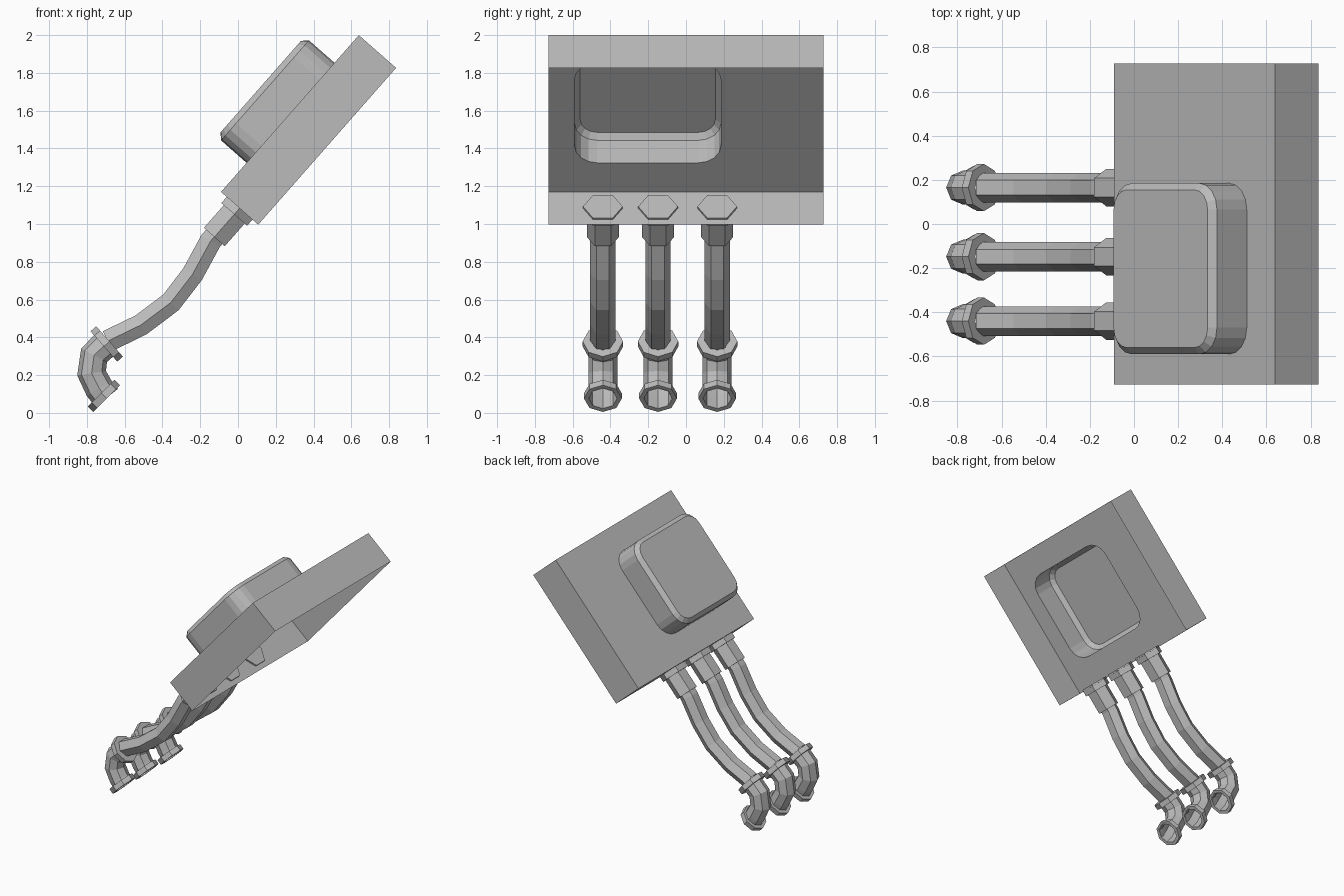
import bpy
import bmesh
from math import cos, sin, pi
from mathutils import Vector, Matrix

default = bpy.data.objects.get("Cube")
if default:
    bpy.data.objects.remove(default, do_unlink=True)

# One flat grey for everything
grey = bpy.data.materials.new("plain grey")
grey.use_nodes = True
grey.diffuse_color = (0.5, 0.5, 0.5, 1)
grey.node_tree.nodes["Principled BSDF"].inputs["Base Color"].default_value = (0.5, 0.5, 0.5, 1)

# Tilted frame of the box: x along its length, z out of its top panel
U = Vector((0.73, 0, 0.83)).normalized()
Y = Vector((0, 1, 0))
N = U.cross(Y)
TILT = Matrix.Translation((-0.09, 0, 1.17)) @ Matrix((U, Y, N)).transposed().to_4x4()
LENGTH, HALF_WIDTH, DEPTH = 1.105, 0.727, 0.2625


def finish(bm, name, matrix=None):
    bmesh.ops.recalc_face_normals(bm, faces=bm.faces)
    mesh = bpy.data.meshes.new(name)
    bm.to_mesh(mesh)
    bm.free()
    mesh.materials.append(grey)
    obj = bpy.data.objects.new(name, mesh)
    bpy.context.collection.objects.link(obj)
    if matrix:
        obj.matrix_world = matrix
    return obj


def bridge(bm, a, b):
    n = len(a)
    for i in range(n):
        j = (i + 1) % n
        bm.faces.new((a[i], a[j], b[j], b[i]))


def rounded_loop(bm, x0, x1, y0, y1, radius, z, steps=4):
    corners = ((x1, y1), (x0, y1), (x0, y0), (x1, y0))
    signs = ((-1, -1), (1, -1), (1, 1), (-1, 1))
    loop = []
    for k in range(4):
        cx = corners[k][0] + signs[k][0] * radius
        cy = corners[k][1] + signs[k][1] * radius
        for s in range(steps + 1):
            a = (k + s / steps) * pi / 2
            loop.append(bm.verts.new((cx + radius * cos(a), cy + radius * sin(a), z)))
    return loop


def loop_edges(bm, loop):
    return [bm.edges.new((loop[i], loop[i - 1])) for i in range(len(loop))]


def sweep(name, rings, sides, caps=False, closed=False):
    """Each ring is (centre x, centre z, axis in the xz plane, radius)."""
    bm = bmesh.new()
    loops = []
    for centre, axis, radius in rings:
        across = Y.cross(axis.normalized())
        loops.append([bm.verts.new(centre + radius * (cos(2 * pi * i / sides) * Y
                                                      + sin(2 * pi * i / sides) * across))
                      for i in range(sides)])
    for a, b in zip(loops, loops[1:]):
        bridge(bm, a, b)
    if closed:
        bridge(bm, loops[-1], loops[0])
    if caps:
        bm.faces.new(loops[0])
        bm.faces.new(loops[-1])
    return finish(bm, name)


def tube(name, path, radius, sides, y):
    pts = [Vector((x, y, z)) for x, z in path]
    last = len(pts) - 1
    rings = [(p, pts[min(i + 1, last)] - pts[max(i - 1, 0)], radius) for i, p in enumerate(pts)]
    return sweep(name, rings, sides)


def rod(name, start, axis, length, radius, sides):
    return sweep(name, [(start, axis, radius), (start + axis * length, axis, radius)], sides, caps=True)


def collar(name, centre, axis, thickness, inner, outer, sides):
    a, b = centre - axis * thickness / 2, centre + axis * thickness / 2
    return sweep(name, [(a, axis, inner), (a, axis, outer), (b, axis, outer), (b, axis, inner)],
                 sides, closed=True)


# Housing: thin shell open underneath, top panel cut out below the cover
COVER = (0.205, 0.91, -0.59, 0.185)
bm = bmesh.new()
outline = ((0, -HALF_WIDTH), (LENGTH, -HALF_WIDTH), (LENGTH, HALF_WIDTH), (0, HALF_WIDTH))
top = [bm.verts.new((x, y, 0)) for x, y in outline]
rim = [bm.verts.new((x, y, -DEPTH)) for x, y in outline]
bridge(bm, rim, top)
hole = rounded_loop(bm, *COVER, 0.12, 0)
edges = [bm.edges.get((top[i], top[i - 1])) for i in range(4)] + loop_edges(bm, hole)
bmesh.ops.triangle_fill(bm, use_beauty=True, use_dissolve=False, edges=edges, normal=(0, 0, 1))
finish(bm, "housing", TILT)

# Raised cover: rounded hollow lid with a chamfered top edge
bm = bmesh.new()
x0, x1, y0, y1 = COVER
inset = 0.03
base = rounded_loop(bm, *COVER, 0.12, 0)
shoulder = rounded_loop(bm, *COVER, 0.12, 0.18)
crown = rounded_loop(bm, x0 + inset, x1 - inset, y0 + inset, y1 - inset, 0.09, 0.21)
bridge(bm, base, shoulder)
bridge(bm, shoulder, crown)
bm.faces.new(crown)
finish(bm, "raised_cover", TILT)

# Three identical hoses leaving the lower end of the housing
HOSE = ((-0.11, 0.95), (-0.145, 0.91), (-0.24, 0.735), (-0.355, 0.585), (-0.515, 0.465), (-0.69, 0.38))
ELBOW = ((-0.69, 0.375), (-0.762, 0.305), (-0.775, 0.21), (-0.735, 0.13), (-0.695, 0.08))
down = -U
for label, y in (("right", -0.44), ("middle", -0.148), ("left", 0.165)):
    outlet = Vector((0.01, y, 1.085))
    rod(label + "_hex_nut", outlet - down * 0.01, down, 0.055, 0.105, 6)
    rod(label + "_hex_sleeve", outlet + down * 0.04, down, 0.165, 0.085, 6)
    tube(label + "_hose", HOSE, 0.067, 6, y)
    tube(label + "_elbow", ELBOW, 0.077, 8, y)
    collar(label + "_upper_collar", Vector((-0.695, y, 0.365)),
           Vector((-0.75, 0, -0.66)).normalized(), 0.04, 0.06, 0.107, 8)
    collar(label + "_end_collar", Vector((-0.71, y, 0.09)),
           Vector((1, 0, -1)).normalized(), 0.04, 0.075, 0.1, 8)
